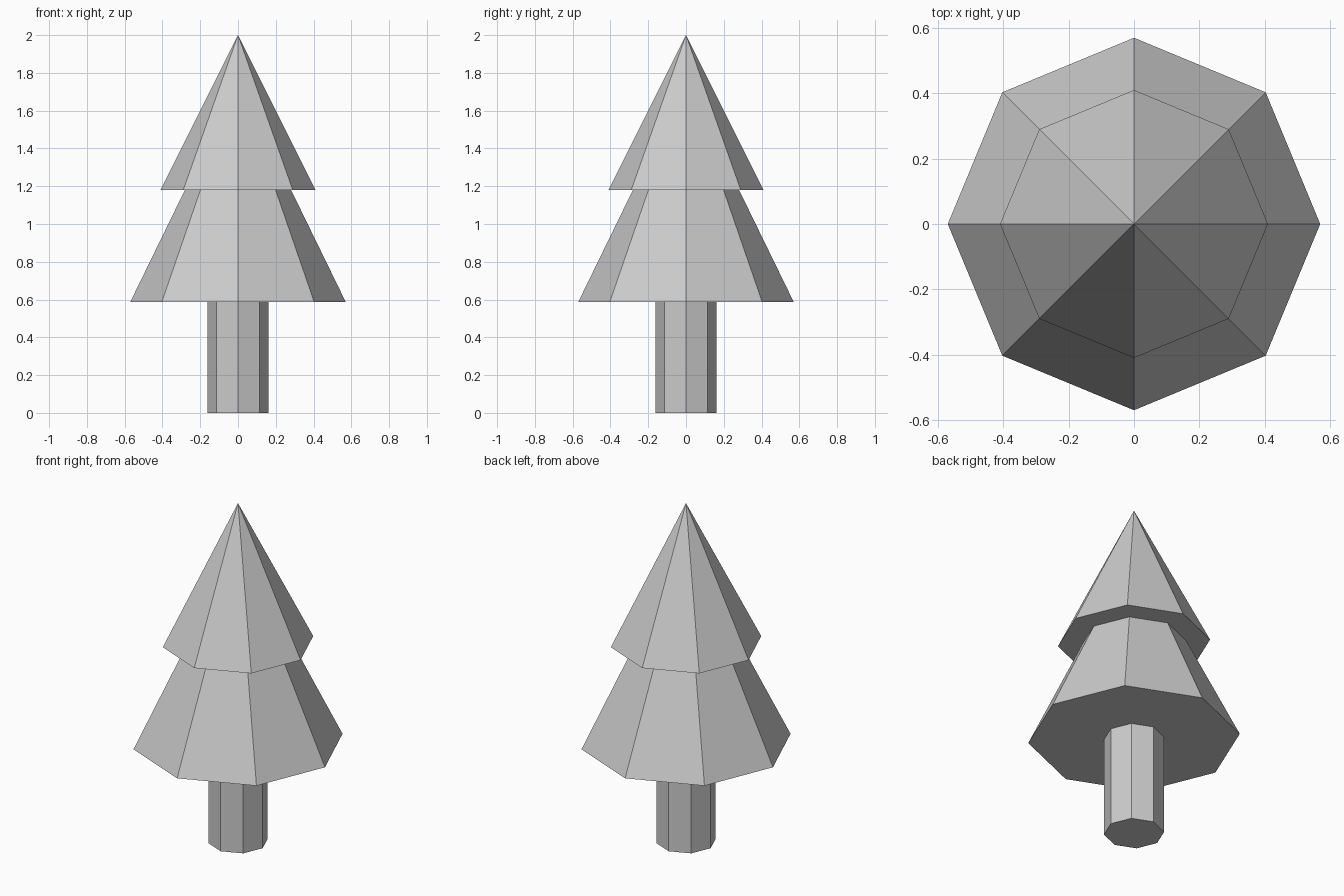
import bpy

if "Cube" in bpy.data.objects:
    bpy.data.objects.remove(bpy.data.objects["Cube"])


def octagonal(name, z0, z1, r0, r1):
    """Eight-sided tapered solid from z0 to z1, corners on the axes."""
    bpy.ops.mesh.primitive_cone_add(vertices=8, radius1=r0, radius2=r1,
                                    depth=z1 - z0, location=(0, 0, (z0 + z1) / 2))
    bpy.context.object.name = name


# Straight trunk, its top set slightly into the foliage
octagonal("trunk", 0, 0.62, 0.162, 0.162)

# Lower tier, its narrow end set slightly into the upper tier
octagonal("lower_foliage", 0.588, 1.24, 0.57, 0.252)

# Pointed upper tier
octagonal("upper_foliage", 1.18, 2.0, 0.41, 0)
